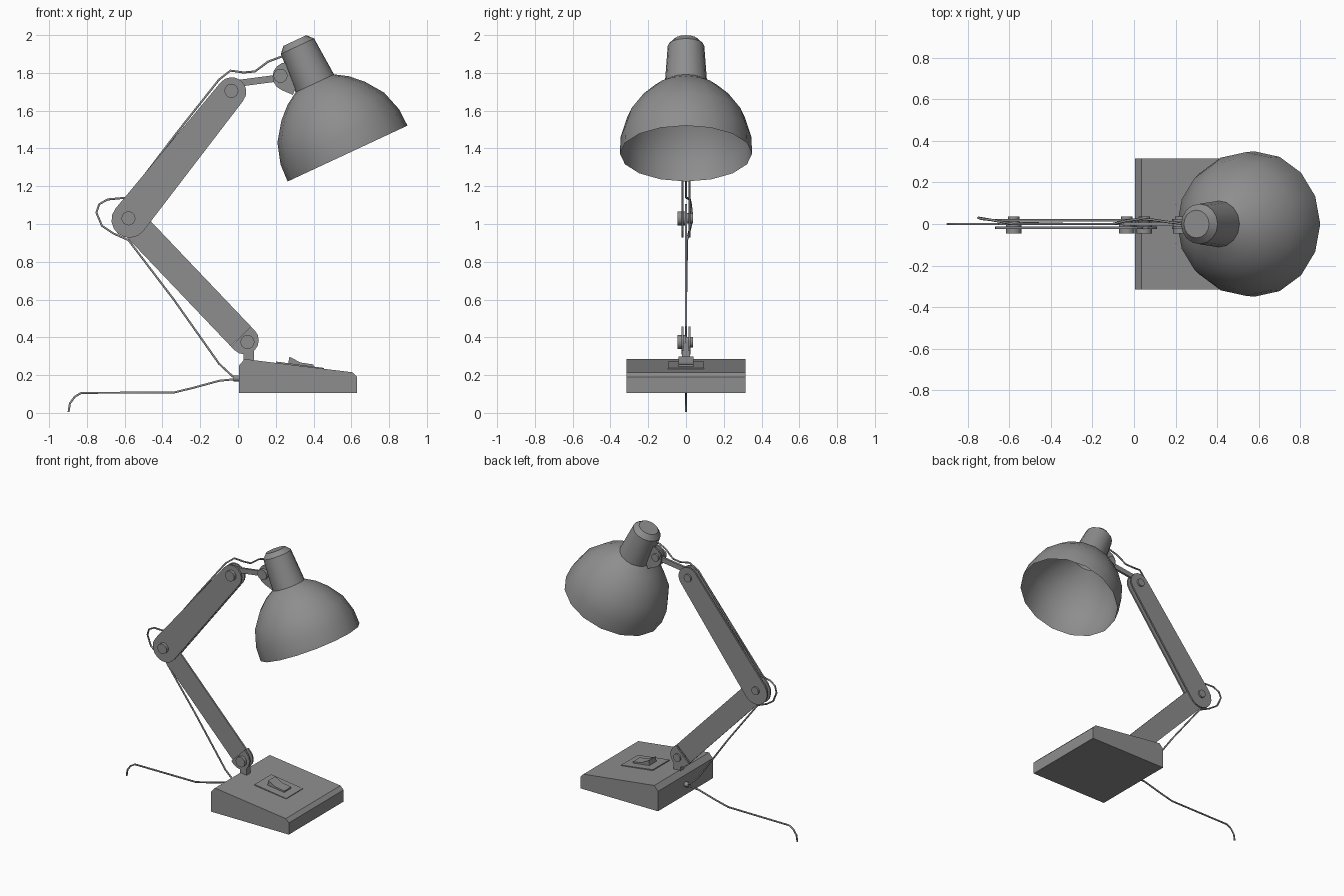
import bpy, bmesh, math
from mathutils import Vector, Matrix

if "Cube" in bpy.data.objects:
    bpy.data.objects.remove(bpy.data.objects["Cube"])

GREY = (0.27, 0.27, 0.27, 1)
grey = bpy.data.materials.new("grey_metal")
grey.use_nodes = True
grey.diffuse_color = GREY
grey.node_tree.nodes["Principled BSDF"].inputs["Base Color"].default_value = GREY


def add_object(name, data):
    obj = bpy.data.objects.new(name, data)
    bpy.context.collection.objects.link(obj)
    data.materials.append(grey)
    return obj


def finish(name, bm, smooth=False, closed=True):
    if closed:
        bmesh.ops.recalc_face_normals(bm, faces=bm.faces[:])
    mesh = bpy.data.meshes.new(name)
    bm.to_mesh(mesh)
    bm.free()
    obj = add_object(name, mesh)
    if smooth:
        bpy.ops.object.select_all(action='DESELECT')
        obj.select_set(True)
        bpy.context.view_layer.objects.active = obj
        bpy.ops.object.shade_smooth_by_angle(angle=math.radians(30))
    return obj


def plate(name, outline, y0, y1, smooth=False):
    """Extrude an (x, z) outline from y0 to y1."""
    bm = bmesh.new()
    face = bm.faces.new([bm.verts.new((x, y0, z)) for x, z in outline])
    out = bmesh.ops.extrude_face_region(bm, geom=[face])
    verts = [v for v in out["geom"] if isinstance(v, bmesh.types.BMVert)]
    bmesh.ops.translate(bm, verts=verts, vec=(0, y1 - y0, 0))
    return finish(name, bm, smooth)


def bar(p, q, rp, rq, round_p=True, round_q=True, steps=8):
    """Outline of a bar from p to q, each end round or square."""
    p, q = Vector(p), Vector(q)
    base = math.atan2(q.y - p.y, q.x - p.x)
    pts = []
    for c, r, start, is_round in ((q, rq, base - math.pi / 2, round_q),
                                  (p, rp, base + math.pi / 2, round_p)):
        n = steps if is_round else 1
        for i in range(n + 1):
            a = start + math.pi * i / n
            pts.append((c.x + r * math.cos(a), c.y + r * math.sin(a)))
    return pts


def pin(name, centre, y0, y1, radius):
    pts = [(centre[0] + radius * math.cos(math.tau * i / 16),
            centre[1] + radius * math.sin(math.tau * i / 16)) for i in range(16)]
    return plate(name, pts, y0, y1, True)


def joint_bolt(name, centre):
    pin(name + "_head", centre, -0.046, 0.0, 0.037)
    pin(name + "_nut", centre, 0.0, 0.037, 0.028)


def pair(name, outline):
    """Matching plates on both sides of the arm."""
    for side, y in (("right", -0.024), ("left", 0.013)):
        plate(f"{name}_{side}", outline, y, y + 0.011)


def cable(name, pts, radius=0.006):
    curve = bpy.data.curves.new(name, 'CURVE')
    curve.dimensions = '3D'
    curve.bevel_depth = radius
    curve.bevel_resolution = 1
    curve.use_fill_caps = True
    spline = curve.splines.new('POLY')
    spline.points.add(len(pts) - 1)
    for point, (x, y, z) in zip(spline.points, pts):
        point.co = (x, y, z, 1)
    add_object(name, curve)


# Base with sloping top
plate("base", [(0.005, 0.105), (0.63, 0.105), (0.63, 0.19), (0.605, 0.215),
               (0.035, 0.285), (0.005, 0.25)], -0.315, 0.315)

# Rocker switch
plate("switch_plate", [(0.2, 0.255), (0.455, 0.225), (0.455, 0.238), (0.2, 0.272)],
      -0.096, 0.096)
plate("switch_rocker", [(0.265, 0.255), (0.4, 0.238), (0.4, 0.256), (0.33, 0.267),
                        (0.272, 0.298)], -0.04, 0.04)

# Joint positions
foot, elbow, shoulder, head = (0.05, 0.375), (-0.58, 1.03), (-0.035, 1.705), (0.225, 1.785)

# Foot joint
plate("foot_post", [(0.03, 0.26), (0.085, 0.26), (0.085, 0.37), (0.03, 0.37)], -0.022, 0.022)
pair("foot_cheek", bar((0.015, 0.405), (0.035, 0.385), 0.075, 0.075, round_p=False))
joint_bolt("foot_bolt", foot)

# Arms
plate("lower_arm", bar(elbow, (0.015, 0.405), 0.075, 0.075, round_q=False), -0.006, 0.006)
pair("upper_arm", bar((-0.575, 1.022), (-0.033, 1.7), 0.095, 0.077))
plate("head_link", bar((-0.035, 1.74), (0.23, 1.775), 0.018, 0.018), -0.008, 0.008)
joint_bolt("elbow_bolt", elbow)
joint_bolt("shoulder_bolt", shoulder)

# Head joint
pair("head_cheek", bar((0.26, 1.78), (0.32, 1.755), 0.077, 0.077, round_q=False))
joint_bolt("head_bolt", head)

# Lamp shade: radius and height along its tilted axis
profile = [(0.35, 0), (0.346, 0.098), (0.312, 0.21), (0.243, 0.307), (0.178, 0.369),
           (0.112, 0.41), (0.097, 0.627), (0.067, 0.66)]
bm = bmesh.new()
rings = [[bm.verts.new((r * math.cos(math.tau * i / 16), r * math.sin(math.tau * i / 16), h))
          for i in range(16)] for r, h in profile]
for low, high in zip(rings, rings[1:]):
    for i in range(16):
        j = (i + 1) % 16
        bm.faces.new((low[i], low[j], high[j], high[i]))
bm.faces.new(rings[-1])
tilt = Matrix.Translation((0.58, 0, 1.373)) @ Matrix.Rotation(math.radians(-25), 4, 'Y')
bm.transform(tilt)
finish("lamp_shade", bm, smooth=True, closed=False)

# Cables and the grommet at the back of the base
cable("grommet", [(-0.025, 0, 0.183), (0.01, 0, 0.183)], 0.018)
cable("mains_cable", [(-0.897, 0, 0.005), (-0.89, 0, 0.05), (-0.865, 0, 0.085),
                      (-0.83, 0, 0.106), (-0.34, 0, 0.108), (-0.24, 0, 0.132),
                      (-0.1, 0, 0.17), (0, 0, 0.18)])
cable("arm_cable", [(0, 0, 0.18), (-0.03, 0, 0.195), (-0.1, 0, 0.26), (-0.34, 0, 0.6),
                    (-0.58, 0.005, 0.915), (-0.66, 0.015, 0.95), (-0.72, 0.025, 0.99),
                    (-0.75, 0.03, 1.06), (-0.735, 0.025, 1.105), (-0.69, 0.02, 1.13),
                    (-0.585, 0, 1.14), (-0.33, 0, 1.475), (-0.1, 0, 1.765),
                    (-0.04, 0.015, 1.812), (0.03, 0.025, 1.802), (0.09, 0.02, 1.808),
                    (0.16, 0.01, 1.86), (0.24, 0, 1.89)])
